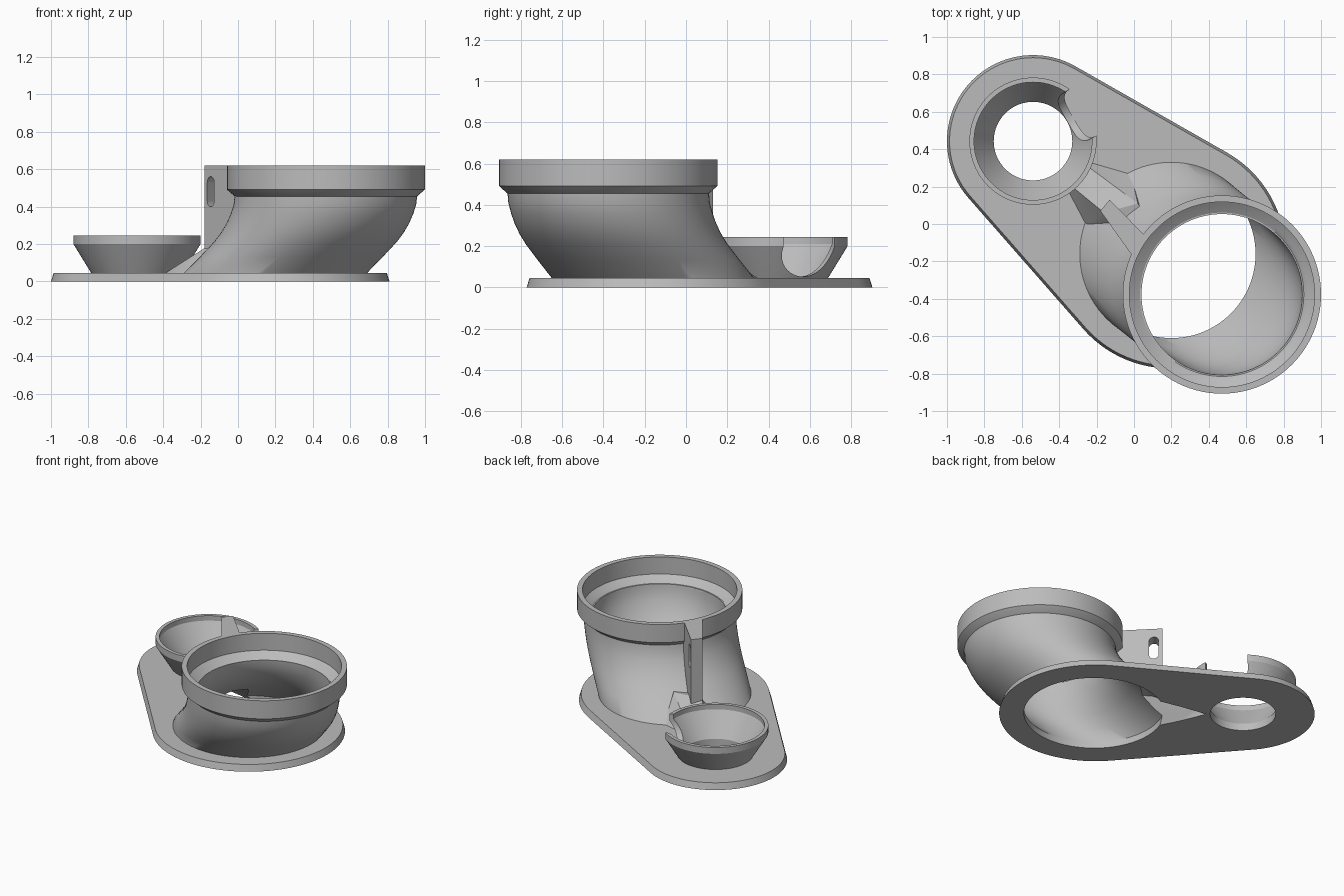
import bpy, bmesh, math
from mathutils import Vector

if "Cube" in bpy.data.objects:
    bpy.data.objects.remove(bpy.data.objects["Cube"])

grey = bpy.data.materials.new("light grey plastic")
grey.use_nodes = True
COLOUR = (0.5, 0.5, 0.5, 1)
grey.diffuse_color = COLOUR
grey.node_tree.nodes["Principled BSDF"].inputs["Base Color"].default_value = COLOUR

SMALL = Vector((-0.54, 0.443))    # cup axis
LOW = Vector((0.2, -0.16))        # duct axis at the plate
HIGH = Vector((0.47, -0.377))     # duct axis at the collar


def circle(c, r, z, n=96):
    return [Vector((c.x + r * math.cos(i * math.tau / n),
                    c.y + r * math.sin(i * math.tau / n), z)) for i in range(n)]


def finish(name, bm):
    bmesh.ops.recalc_face_normals(bm, faces=bm.faces)
    mesh = bpy.data.meshes.new(name)
    bm.to_mesh(mesh)
    bm.free()
    mesh.materials.append(grey)
    ob = bpy.data.objects.new(name, mesh)
    bpy.context.collection.objects.link(ob)
    return ob


def loft(name, rings):
    """Closed solid through a stack of equal-sized rings."""
    bm = bmesh.new()
    rows = [[bm.verts.new(p) for p in ring] for ring in rings]
    n = len(rows[0])
    for a, b in zip(rows, rows[1:]):
        for i in range(n):
            j = (i + 1) % n
            bm.faces.new((a[i], a[j], b[j], b[i]))
    bm.faces.new(rows[0])
    bm.faces.new(rows[-1])
    return finish(name, bm)


def turned(name, c, profile):
    return loft(name, [circle(c, r, z) for r, z in profile])


def hull(name, points):
    bm = bmesh.new()
    for p in points:
        bm.verts.new(p)
    res = bmesh.ops.convex_hull(bm, input=bm.verts)
    inner = [g for g in res["geom_interior"] if isinstance(g, bmesh.types.BMVert)]
    bmesh.ops.delete(bm, geom=inner, context="VERTS")
    bmesh.ops.dissolve_limit(bm, angle_limit=0.01, verts=bm.verts, edges=bm.edges)
    return finish(name, bm)


def slot_cutter(name, c, direction, width, z0, z1, start, end, round_top=True):
    """Upright rounded slot, extruded along a horizontal direction."""
    d = Vector((direction[0], direction[1], 0)).normalized()
    side = Vector((-d.y, d.x, 0))
    r = width / 2
    outline = []
    for i in range(25):
        a = math.pi + math.pi * i / 24
        outline.append((r * math.cos(a), z0 + r + r * math.sin(a)))
    if round_top:
        outline += [(-u, z0 + z1 - z) for u, z in outline]
    else:
        outline += [(r, z1), (-r, z1)]
    base = Vector((c[0], c[1], 0))
    return loft(name, [[base + d * t + side * u + Vector((0, 0, z)) for u, z in outline]
                       for t in (start, end)])


def cut(ob, cutters):
    bpy.context.view_layer.objects.active = ob
    for c in cutters:
        mod = ob.modifiers.new("cut", "BOOLEAN")
        mod.operation = "DIFFERENCE"
        mod.solver = "EXACT"
        mod.object = c
        bpy.ops.object.modifier_apply(modifier=mod.name)


# Base plate: two rounded ends with slightly drafted sides
plate_end = Vector((0.193, -0.155))
plate = hull("base_plate", [p for inset, z in ((0, 0), (0.014, 0.045))
                            for c, r in ((SMALL, 0.46), (plate_end, 0.617))
                            for p in circle(c, r - inset, z)])

# Offset duct: horizontal circles sliding from the low axis to the high one
PATH = [(0.045, 0), (0.13, 0.31), (0.21, 0.59), (0.26, 0.73), (0.31, 0.84),
        (0.36, 0.92), (0.41, 0.98), (0.46, 1)]


def duct_rings(r0, r1, path):
    return [circle(LOW.lerp(HIGH, t), r0 + (r1 - r0) * t, z) for z, t in path]


duct = loft("offset_duct", duct_rings(0.49, 0.488, [(0.02, 0)] + PATH))

# Collar on top of the duct
collar = turned("top_collar", HIGH, [(0.47, 0.445), (0.488, 0.455), (0.53, 0.492), (0.53, 0.62)])

# Cup with conical wall
cup = turned("side_cup", SMALL, [(0.235, 0.03), (0.245, 0.045), (0.34, 0.2), (0.34, 0.245)])

# Wedge-shaped channel joining the duct to the cup
BACK = [(0.2, -0.16, 0.02), (0.2, -0.16, 0.15)]
wedge = hull("link_channel", BACK + [
    (-0.27, -0.02, 0.02), (-0.02, 0.29, 0.02), (-0.4, 0.25, 0.02), (-0.3, 0.36, 0.02),
    (-0.38, 0.24, 0.05), (-0.29, 0.34, 0.05), (-0.16, 0.06, 0.19), (0.02, 0.11, 0.2)])

# Upright tab, flaring into the collar
tab_plan = [(-0.18, 0.07), (-0.13, 0.13), (0.085, -0.09), (0.005, -0.19)]
tab = loft("slotted_tab", [[Vector((x, y, z)) for x, y in tab_plan] for z in (0.15, 0.62)])

# Cutters: the hollow inside and the openings
duct_void = loft("duct_void", duct_rings(0.45, 0.43, [(-0.02, 0)] + PATH))
collar_void = turned("collar_void", HIGH, [(0.42, 0.44), (0.43, 0.455), (0.462, 0.475),
                                           (0.495, 0.5), (0.495, 0.65)])
cup_void = turned("cup_void", SMALL, [(0.21, -0.02), (0.21, 0.05), (0.315, 0.21), (0.315, 0.27)])
wedge_void = hull("channel_void", BACK + [
    (0.2, -0.16, -0.02), (-0.23, -0.03, -0.02), (-0.02, 0.24, -0.02), (-0.37, 0.3, -0.02),
    (-0.35, 0.28, 0.025), (-0.11, 0.045, 0.15), (0.01, 0.09, 0.16)])
notch = slot_cutter("cup_notch", SMALL, (0.87, 0.5), 0.285, 0.052, 0.3, 0.12, 0.5, False)
tab_slot = slot_cutter("tab_slot", (-0.115, 0.06), (0.63, 0.78), 0.062, 0.4, 0.56, -0.2, 0.2)

hollow = [duct_void, wedge_void]
cut(plate, hollow + [cup_void])
cut(duct, hollow)
cut(collar, [collar_void, duct_void])
cut(cup, [cup_void, notch, wedge_void])
cut(wedge, hollow + [cup_void])
cut(tab, hollow + [collar_void, tab_slot])

for c in hollow + [collar_void, cup_void, notch, tab_slot]:
    bpy.data.objects.remove(c)

# Smooth shading with crisp edges
for ob in (plate, duct, collar, cup, wedge, tab):
    bpy.ops.object.select_all(action="DESELECT")
    ob.select_set(True)
    bpy.context.view_layer.objects.active = ob
    bpy.ops.object.shade_smooth_by_angle(angle=math.radians(30))
